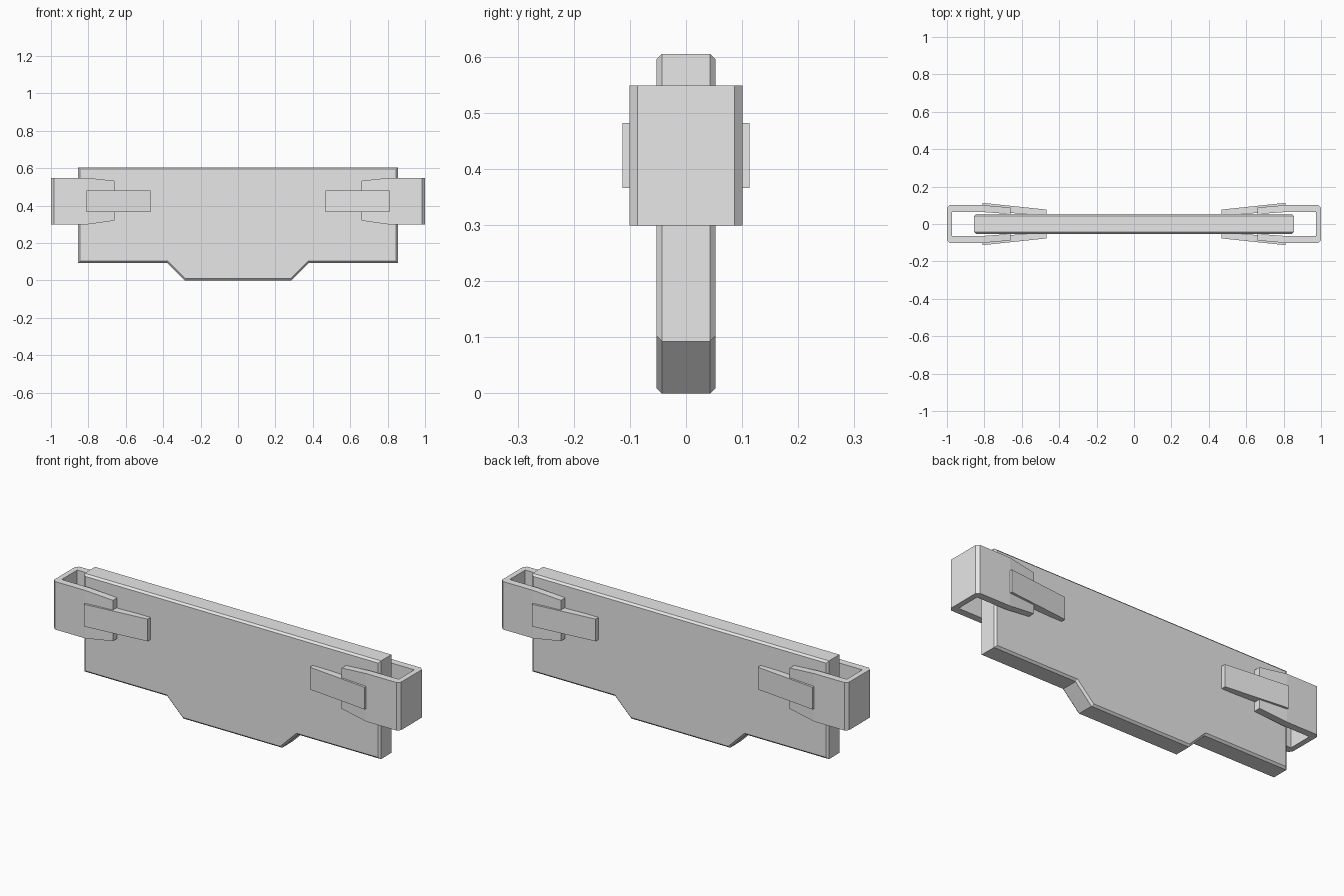
import bpy
import bmesh

cube = bpy.data.objects.get("Cube")
if cube:
    bpy.data.objects.remove(cube, do_unlink=True)

grey = bpy.data.materials.new("light_grey")
grey.use_nodes = True
colour = (0.8, 0.8, 0.8, 1)
grey.diffuse_color = colour
grey.node_tree.nodes["Principled BSDF"].inputs["Base Color"].default_value = colour


def finish(name, bm, mirror=None):
    """Turn a bmesh into a flat-shaded object, optionally mirrored."""
    bmesh.ops.remove_doubles(bm, verts=bm.verts, dist=0.0001)
    bmesh.ops.recalc_face_normals(bm, faces=bm.faces)
    mesh = bpy.data.meshes.new(name)
    bm.to_mesh(mesh)
    bm.free()
    mesh.materials.append(grey)
    obj = bpy.data.objects.new(name, mesh)
    bpy.context.collection.objects.link(obj)
    if mirror:
        mod = obj.modifiers.new("mirror", 'MIRROR')
        mod.use_axis = mirror
        mod.use_mirror_merge = False
    return obj


def sweep(bm, rings):
    """Join four-cornered rings into a closed bar."""
    loops = [[bm.verts.new(p) for p in ring] for ring in rings]
    for a, b in zip(loops, loops[1:]):
        for i in range(4):
            j = (i + 1) % 4
            bm.faces.new((a[i], a[j], b[j], b[i]))
    bm.faces.new(loops[0])
    bm.faces.new(loops[-1])


# Main plate: stepped outline with chamfered front and back rims
half = [(0.285, 0), (0.378, 0.093), (0.855, 0.093), (0.855, 0.605)]
outline = half + [(-x, z) for x, z in reversed(half)]
depth = 0.053
bm = bmesh.new()
face = bm.faces.new([bm.verts.new((x, -depth, z)) for x, z in outline])
extruded = bmesh.ops.extrude_face_region(bm, geom=[face])["geom"]
moved = [g for g in extruded if isinstance(g, bmesh.types.BMVert)]
bmesh.ops.translate(bm, verts=moved, vec=(0, 2 * depth, 0))
bmesh.ops.recalc_face_normals(bm, faces=bm.faces)
rims = [e for e in bm.edges if abs(e.verts[0].co.y - e.verts[1].co.y) < 0.001]
bmesh.ops.bevel(bm, geom=rims, offset=0.01, segments=1, affect='EDGES')
finish("main_plate", bm)

# End clips: U-shaped bands whose arms pinch the plate
# Each station: outer x, outer y, inner x, inner y, bottom, top
low, high = 0.299, 0.549
arm = [
    (0.66, 0.088, 0.66, 0.053, 0.32, 0.533),
    (0.81, 0.101, 0.81, 0.064, low, high),
    (0.985, 0.101, 0.972, 0.064, low, high),
    (1.0, 0.086, 0.972, 0.064, low, high),
]
stations = arm + [(ox, -oy, ix, -iy, b, t)
                  for ox, oy, ix, iy, b, t in reversed(arm)]
bm = bmesh.new()
sweep(bm, [((ox, oy, b), (ox, oy, t), (ix, iy, t), (ix, iy, b))
           for ox, oy, ix, iy, b, t in stations])
# The shared inner corner leaves flat faces; drop them
bmesh.ops.dissolve_degenerate(bm, edges=bm.edges, dist=0.0001)
finish("end_clips", bm, (True, False, False))

# Tapered tongues set into the clip arms
bm = bmesh.new()
sweep(bm, [((x, outer, 0.366), (x, outer, 0.482),
            (x, inner, 0.482), (x, inner, 0.366))
           for x, outer, inner in ((0.81, 0.113, 0.065), (0.468, 0.077, 0.05))])
finish("clip_tongues", bm, (True, True, False))
